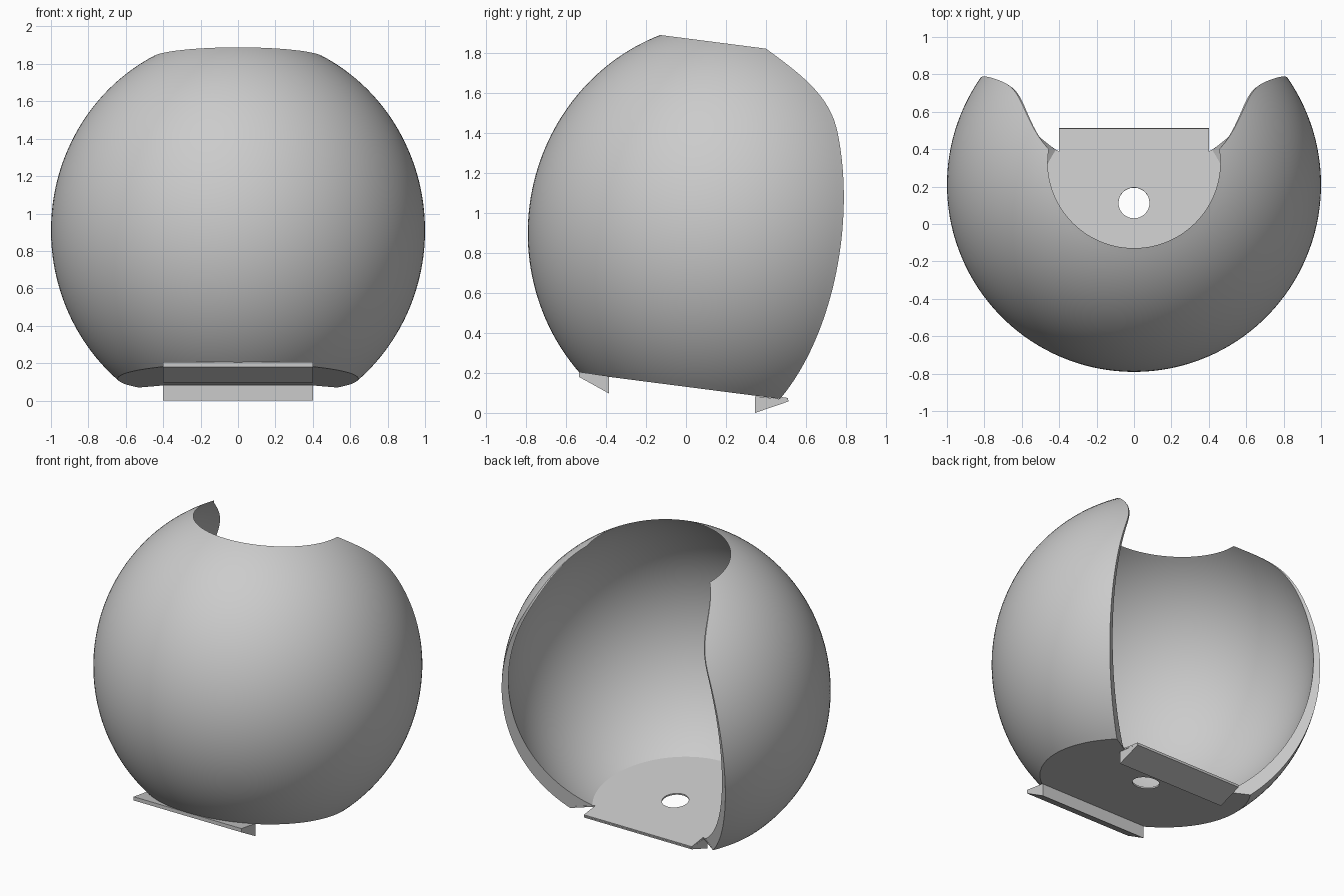
import bpy, bmesh
from math import sin, cos, asin, sqrt, radians, pi
from mathutils import Matrix, Vector

if "Cube" in bpy.data.objects:
    bpy.data.objects.remove(bpy.data.objects["Cube"], do_unlink=True)

GREY = (0.6, 0.6, 0.6, 1)
mat = bpy.data.materials.new("plain_grey")
mat.use_nodes = True
mat.diffuse_color = GREY
mat.node_tree.nodes["Principled BSDF"].inputs["Base Color"].default_value = GREY

# Tilted frame shared by the bowl and the floor
TILT = Matrix.Translation((0, 0.21, 0.91)) @ Matrix.Rotation(radians(-7.35), 4, 'X')
STRETCH, LOW, HIGH = 1.045, -0.8, 0.927
ROWS, COLS = 56, 96


def add_object(name, bm, matrix=None, smooth=False):
    for e in bm.edges:
        e.smooth = e.calc_face_angle(0) < radians(35)
    for f in bm.faces:
        f.smooth = smooth
    mesh = bpy.data.meshes.new(name)
    bm.to_mesh(mesh)
    bm.free()
    mesh.materials.append(mat)
    obj = bpy.data.objects.new(name, mesh)
    if matrix is not None:
        obj.matrix_world = matrix
    bpy.context.collection.objects.link(obj)
    return obj


def rim_angle(h):
    # Back opening narrows toward the top
    t = max(0, (h - 0.53) / (HIGH - 0.53))
    return radians(34.6 - 25.6 * t ** 2.9)


def outer_radius(h):
    return sqrt(1 - (h / STRETCH) ** 2)


def inner_radius(h):
    # Inner wall meets the outer one at the top and is thickest at the floor
    return 0.955 * sqrt(1 - ((h - 0.054) / 0.997) ** 2)


def arc(radius, h):
    th = rim_angle(h)
    angles = [th - (pi + 2 * th) * j / COLS for j in range(COLS + 1)]
    return [Vector((radius * cos(a), radius * sin(a), h)) for a in angles]


# Bowl: thick stretched sphere, open on top and at the back
phi0, phi1 = asin(LOW / STRETCH), asin(HIGH / STRETCH)
bm = bmesh.new()
rings = []
for i in range(ROWS + 1):
    h = STRETCH * sin(phi0 + (phi1 - phi0) * i / ROWS)
    loop = arc(outer_radius(h), h) + arc(inner_radius(h), h)[::-1]
    rings.append([bm.verts.new(p) for p in loop])
for a, b in zip(rings, rings[1:]):
    for i in range(len(a)):
        bm.faces.new((a[i - 1], b[i - 1], b[i], a[i]))
bmesh.ops.recalc_face_normals(bm, faces=bm.faces[:])
add_object("bowl_shell", bm, TILT, True)

# Floor: round plate with a straight back tab, side notches and a hole
outline = [p.xy for p in arc(outer_radius(LOW), LOW)]
outline += [(-0.4, 0.28), (-0.4, 0.405), (0.4, 0.405), (0.4, 0.28)]
hole = [(0.083 * cos(2 * pi * i / 32), 0.004 + 0.083 * sin(2 * pi * i / 32)) for i in range(32)]
bm = bmesh.new()
for loop in (outline, hole):
    vs = [bm.verts.new((x, y, LOW)) for x, y in loop]
    for i, v in enumerate(vs):
        bm.edges.new((v, vs[i - 1]))
bmesh.ops.triangle_fill(bm, use_beauty=True, edges=bm.edges[:], normal=(0, 0, 1))
floor = add_object("floor_plate", bm, TILT)
thick = floor.modifiers.new("Thickness", 'SOLIDIFY')
thick.thickness, thick.offset = 0.01, 1


# Wedge feet running across under the floor
def wedge(name, profile):
    bm = bmesh.new()
    face = bm.faces.new([bm.verts.new((-0.4, y, z)) for y, z in profile])
    ext = bmesh.ops.extrude_face_region(bm, geom=[face])
    bmesh.ops.translate(bm, vec=(0.8, 0, 0),
                        verts=[g for g in ext["geom"] if isinstance(g, bmesh.types.BMVert)])
    bmesh.ops.recalc_face_normals(bm, faces=bm.faces[:])
    add_object(name, bm)


wedge("front_foot", [(-0.535, 0.205), (-0.535, 0.18), (-0.385, 0.097), (-0.385, 0.183)])
wedge("back_foot", [(0.345, 0.083), (0.345, 0), (0.512, 0.057), (0.512, 0.065)])
